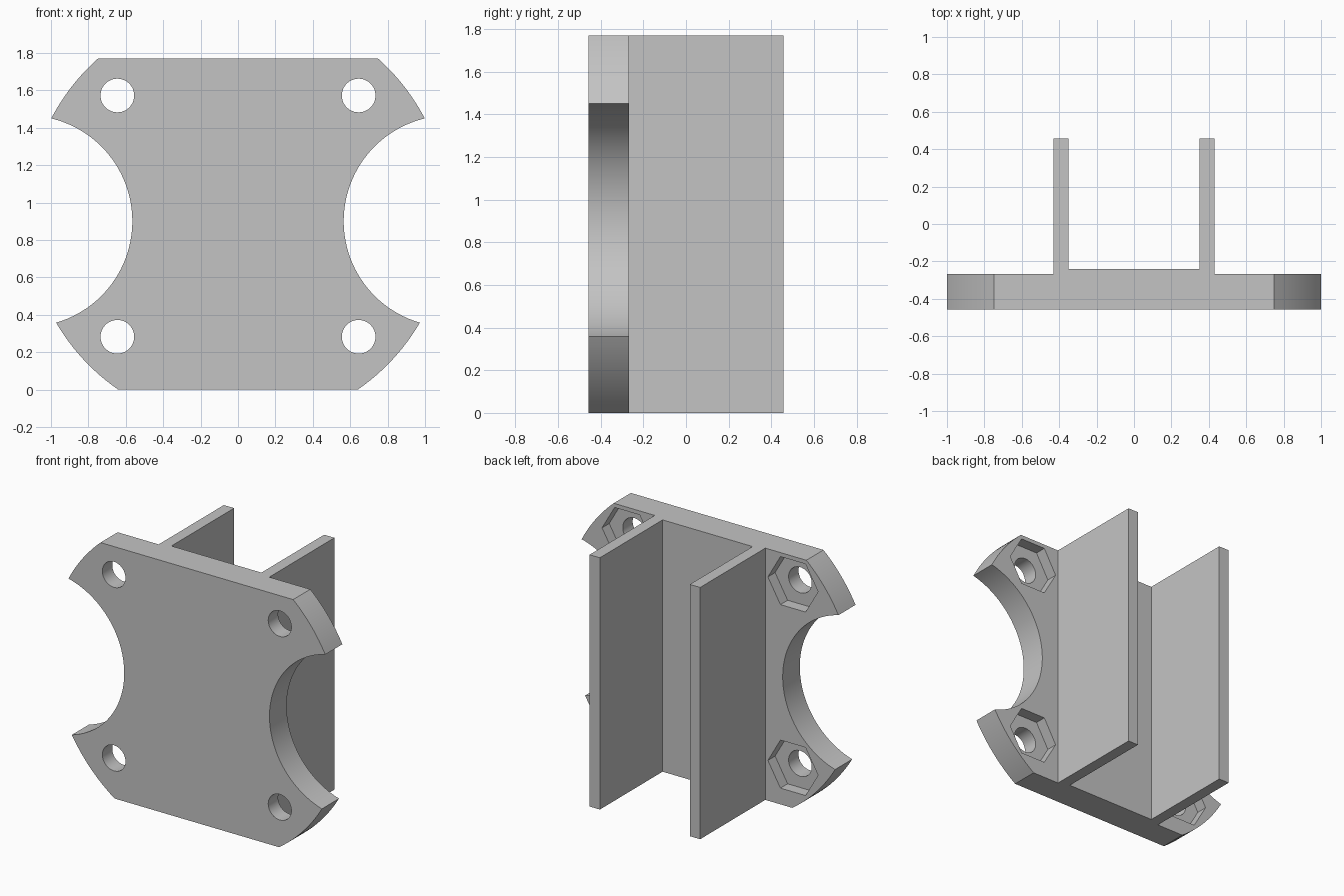
import bpy, bmesh, math
from mathutils import Matrix, Vector

cube = bpy.data.objects.get("Cube")
if cube:
    bpy.data.objects.remove(cube, do_unlink=True)

HEIGHT = 1.77
FRONT, BACK, REAR = -0.457, -0.267, 0.457   # plate front, plate back, wall ends
MID = 0.928                                 # height of the bolt pattern centre
BOLT = 0.645                                # bolt offset in x and z

grey = bpy.data.materials.new("light grey")
grey.use_nodes = True
colour = (0.55, 0.55, 0.55, 1)
grey.diffuse_color = colour
grey.node_tree.nodes["Principled BSDF"].inputs["Base Color"].default_value = colour


def add_object(name, bm):
    bmesh.ops.recalc_face_normals(bm, faces=bm.faces[:])
    mesh = bpy.data.meshes.new(name)
    bm.to_mesh(mesh)
    bm.free()
    mesh.materials.append(grey)
    obj = bpy.data.objects.new(name, mesh)
    bpy.context.collection.objects.link(obj)
    return obj


def prism(name, points, depth):
    """Extrude a closed 3D outline along a vector."""
    bm = bmesh.new()
    face = bm.faces.new([bm.verts.new(p) for p in points])
    moved = bmesh.ops.extrude_face_region(bm, geom=[face], use_keep_orig=True)["geom"]
    bmesh.ops.translate(bm, vec=depth, verts=[v for v in moved if isinstance(v, bmesh.types.BMVert)])
    return add_object(name, bm)


def arc(centre, radius, start, end, steps):
    angles = [start + (end - start) * i / steps for i in range(steps + 1)]
    return [centre + radius * Vector((math.cos(a), math.sin(a))) for a in angles]


def angle_of(point, centre):
    return math.atan2(point.y - centre.y, point.x - centre.x)


def bolt_cutter(name, radius, sides, y_from, y_to):
    """Four prisms along y, one at each bolt position."""
    bm = bmesh.new()
    for sx in (-1, 1):
        for sz in (-1, 1):
            place = Matrix.Translation((sx * BOLT, (y_from + y_to) / 2, MID + sz * BOLT))
            bmesh.ops.create_cone(bm, cap_ends=True, segments=sides, radius1=radius, radius2=radius,
                                  depth=y_to - y_from,
                                  matrix=place @ Matrix.Rotation(math.pi / 2, 4, "X")
                                  @ Matrix.Rotation(math.pi / 2, 4, "Z"))
    return add_object(name, bm)


# Plate outline: a disc with flat top and bottom and a round bite at each side
disc, disc_r = Vector((0, MID)), 1.127
bite, bite_r = Vector((1.13, 0.901)), 0.565
gap = bite - disc
along = (gap.length_squared + disc_r ** 2 - bite_r ** 2) / (2 * gap.length)
across = math.sqrt(disc_r ** 2 - along ** 2)
axis = gap.normalized()
side = Vector((-axis.y, axis.x))
upper = disc + axis * along + side * across
lower = disc + axis * along - side * across

low_angle = math.asin(-MID / disc_r)
top_angle = math.asin((HEIGHT - MID) / disc_r)
right = arc(disc, disc_r, low_angle, angle_of(lower, disc), 12)
right += arc(bite, bite_r, angle_of(lower, bite) % math.tau, angle_of(upper, bite) % math.tau, 48)[1:]
right += arc(disc, disc_r, angle_of(upper, disc), top_angle, 12)[1:]
outline = right + [Vector((-p.x, p.y)) for p in reversed(right)]
plate = prism("mounting_plate", [(p.x, FRONT, p.y) for p in outline], (0, BACK - FRONT, 0))

# Bolt holes and hexagonal nut pockets in the back
cutters = [bolt_cutter("bolt_hole_cutter", 0.09, 48, FRONT - 0.1, BACK + 0.1),
           bolt_cutter("nut_pocket_cutter", 0.195, 6, BACK - 0.08, BACK + 0.1)]
bpy.context.view_layer.objects.active = plate
for cutter in cutters:
    cut = plate.modifiers.new(cutter.name, "BOOLEAN")
    cut.operation, cut.solver, cut.object = "DIFFERENCE", "EXACT", cutter
    bpy.ops.object.modifier_apply(modifier=cut.name)
    bpy.data.objects.remove(cutter, do_unlink=True)

bpy.ops.object.select_all(action="DESELECT")
plate.select_set(True)
bpy.ops.object.shade_smooth_by_angle(angle=math.radians(30))

# Channel on the back: two walls joined by a thin raised floor
inner, outer, floor = 0.35, 0.43, -0.24
half = [(outer, BACK), (outer, REAR), (inner, REAR), (inner, floor)]
section = half + [(-x, y) for x, y in reversed(half)]
prism("rear_channel", [(x, y, 0) for x, y in section], (0, 0, HEIGHT))
